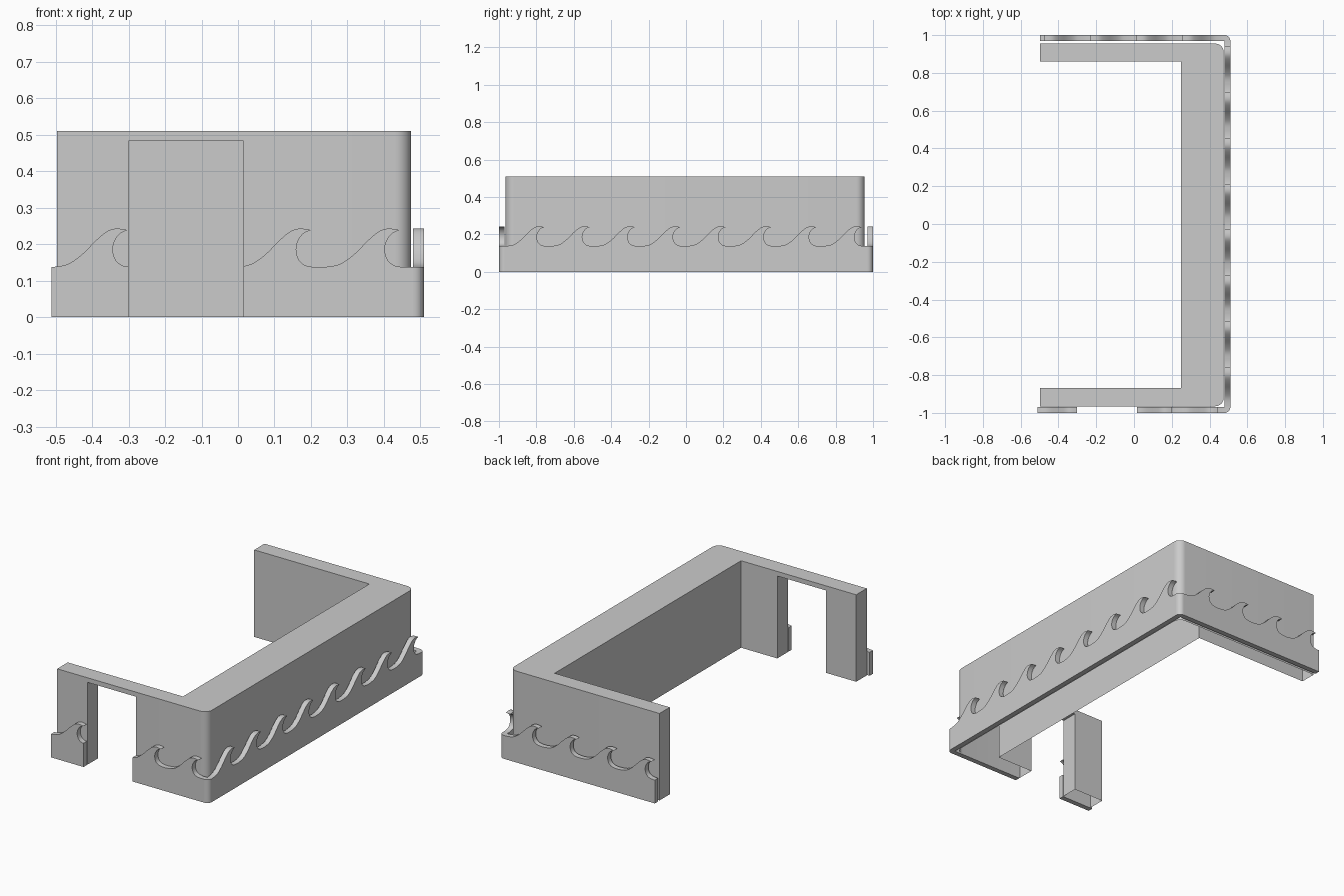
import bpy, bmesh, math
from mathutils import Matrix, Vector

if "Cube" in bpy.data.objects:
    bpy.data.objects.remove(bpy.data.objects["Cube"])

H, BASE = 0.51, 0.137


def finish(name, bm, matrix=None):
    bmesh.ops.recalc_face_normals(bm, faces=bm.faces)
    if matrix:
        bm.transform(matrix)
    me = bpy.data.meshes.new(name)
    bm.to_mesh(me)
    bm.free()
    ob = bpy.data.objects.new(name, me)
    bpy.context.collection.objects.link(ob)
    bpy.ops.object.select_all(action='DESELECT')
    ob.select_set(True)
    bpy.context.view_layer.objects.active = ob
    bpy.ops.object.shade_smooth_by_angle(angle=math.radians(35))
    return ob


def prism(name, points, vec, open_bottom=False, matrix=None):
    """Extrude a closed outline; optionally leave faces lying on z = 0 open."""
    bm = bmesh.new()
    face = bm.faces.new([bm.verts.new(p) for p in points])
    res = bmesh.ops.extrude_face_region(bm, geom=[face], use_keep_orig=True)
    bmesh.ops.translate(bm, vec=vec, verts=[v for v in res['geom'] if isinstance(v, bmesh.types.BMVert)])
    bmesh.ops.recalc_face_normals(bm, faces=bm.faces)
    if open_bottom:
        low = [f for f in bm.faces if all(abs(v.co.z) < 1e-5 for v in f.verts)]
        bmesh.ops.delete(bm, geom=low, context='FACES_ONLY')
    return finish(name, bm, matrix)


def arc(cx, cy, r, a0, a1, n=8):
    return [(cx + r * math.cos(math.radians(a0 + (a1 - a0) * i / n)),
             cy + r * math.sin(math.radians(a0 + (a1 - a0) * i / n)), 0) for i in range(n + 1)]


def spline(pts, n=4):
    """Catmull-Rom through the points."""
    p = [Vector(q) for q in [pts[0]] + pts + [pts[-1]]]
    out = []
    for a, b, c, d in zip(p, p[1:], p[2:], p[3:]):
        for i in range(n):
            t = i / n
            out.append(0.5 * (2 * b + (c - a) * t + (2 * a - 5 * b + 4 * c - d) * t * t
                              + (3 * b - a - 3 * c + d) * t ** 3))
    return out + [p[-1]]


# One breaking wave, measured from its tip
RISE = spline([(-0.21, BASE), (-0.165, 0.145), (-0.125, 0.172), (-0.085, 0.212),
               (-0.055, 0.236), (-0.03, 0.243), (0, 0.239)])
CURL = spline([(0, 0.239), (-0.022, 0.228), (-0.037, 0.205), (-0.04, 0.18),
               (-0.032, 0.156), (-0.015, 0.142), (0.01, BASE)])
WAVE = RISE + CURL[1:]


def strip(name, s0, s1, tips, dist, turn, ends=(BASE, BASE)):
    top = [(s0, ends[0])]
    for t in tips:
        top += [(t + w.x, w.y) for w in WAVE if s0 + 1e-4 < t + w.x < s1 - 1e-4]
    top.append((s1, ends[1]))
    outline = [(s1, 0), (s0, 0)] + top
    prism(name, [(s, -dist, z) for s, z in outline], (0, 0.03, 0),
          matrix=Matrix.Rotation(math.radians(turn), 4, 'Z'))


# Hollow U-shaped wall, open underneath
r = 0.045
wall = ([(0.015, -0.965, 0)] + arc(0.475 - r, -0.965 + r, r, -90, 0)
        + arc(0.475 - r, 0.955 - r, r, 0, 90)
        + [(-0.497, 0.955, 0), (-0.497, 0.86, 0), (0.25, 0.86, 0),
           (0.25, -0.867, 0), (0.015, -0.867, 0)])
prism("main_wall", wall, (0, 0, H), open_bottom=True)

# Door post with thin lintel over the opening
post = [(-0.497, 0), (-0.301, 0), (-0.301, 0.483), (0.015, 0.483), (0.015, H), (-0.497, H)]
prism("door_post_and_lintel", [(x, -0.965, z) for x, z in post], (0, 0.098, 0), open_bottom=True)

# Wave trim around the outside
strip("front_trim_left", -0.512, -0.301, [-0.303], 1.0, 0, (BASE, 0.14))
strip("front_trim_right", 0.015, 0.48, [0.2, 0.443], 1.0, 0, (0.14, BASE))
strip("side_trim", -0.97, 0.97, [-0.757 + 0.2425 * i for i in range(8)], 0.51, 90)
strip("back_trim", -0.48, 0.498, [-0.255 + 0.2435 * i for i in range(4)], 1.0, 180)

# Rounded trim corners
prism("front_trim_corner", [(0.48, -0.97, 0)] + arc(0.48, -0.97, 0.03, -90, 0), (0, 0, BASE))
prism("back_trim_corner", [(0.48, 0.97, 0)] + arc(0.48, 0.97, 0.03, 0, 90), (0, 0, BASE))
